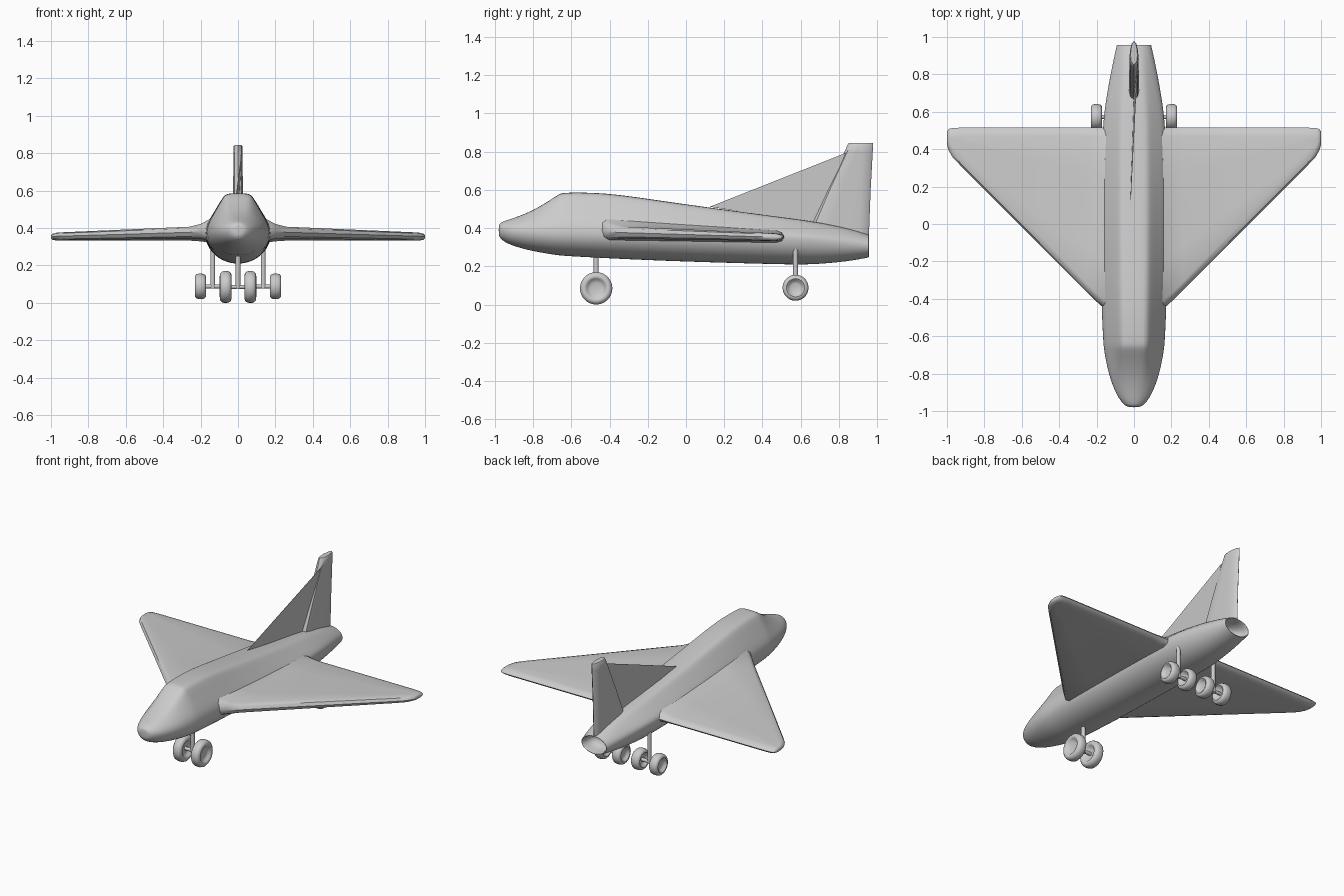
import bpy, bmesh, math
from mathutils import Vector

if "Cube" in bpy.data.objects:
    bpy.data.objects.remove(bpy.data.objects["Cube"])


def finish(name, bm, angle=40):
    bmesh.ops.recalc_face_normals(bm, faces=bm.faces)
    me = bpy.data.meshes.new(name)
    bm.to_mesh(me)
    bm.free()
    ob = bpy.data.objects.new(name, me)
    bpy.context.collection.objects.link(ob)
    bpy.ops.object.select_all(action='DESELECT')
    ob.select_set(True)
    bpy.context.view_layer.objects.active = ob
    bpy.ops.object.shade_smooth_by_angle(angle=math.radians(angle))
    return ob


def loft(name, rings, angle=40):
    """Skin a list of closed rings and cap both ends."""
    bm = bmesh.new()
    vs = [[bm.verts.new(p) for p in r] for r in rings]
    n = len(rings[0])
    for a, b in zip(vs, vs[1:]):
        for i in range(n):
            j = (i + 1) % n
            bm.faces.new((a[i], a[j], b[j], b[i]))
    bm.faces.new(vs[0])
    bm.faces.new(vs[-1])
    return finish(name, bm, angle)


def slab(y0, y1, e, m=4):
    """Rounded-end chord section as (y, side) pairs, side in -1..1."""
    e = min(e, (y1 - y0) * 0.4)
    up = [(y0 + .3 * e, .7), (y0 + e, 1)]
    up += [(y0 + e + (y1 - y0 - 2 * e) * k / m, 1) for k in range(1, m)]
    up += [(y1 - e, 1), (y1 - .3 * e, .7)]
    return [(y0, 0)] + up + [(y1, 0)] + [(y, -s) for y, s in reversed(up)]


# Fuselage: round nose, flat-topped canopy spine, open round tail
UPPER = [(1, 0), (.97, .2), (.86, .38), (.68, .62), (.48, .9), (.36, 1), (0, 1)]


def body_ring(y, w, zb, zm, zt, k):
    half = []
    for i, (u, v) in enumerate(UPPER):
        a = i * math.pi / 12
        half.append((w * (k * u + (1 - k) * math.cos(a)),
                     zm + (zt - zm) * (k * v + (1 - k) * math.sin(a))))
    low = [(w * math.cos(i * math.pi / 12), zm - (zm - zb) * math.sin(i * math.pi / 12))
           for i in range(1, 12)]
    ring = list(reversed(half)) + low + [(-x, z) for x, z in half[:-1]]
    return [(x, y, z) for x, z in ring]


# y, half width, bottom, widest height, top, canopy squareness
BODY = [(-.98, .022, .368, .39, .41, 0), (-.973, .05, .342, .39, .43, 0),
        (-.92, .093, .31, .385, .447, 0), (-.82, .132, .282, .38, .482, .3),
        (-.72, .154, .264, .375, .54, .7), (-.66, .163, .256, .375, .582, 1),
        (-.63, .166, .253, .375, .586, 1), (-.43, .176, .242, .37, .586, 1),
        (-.2, .178, .231, .37, .553, 1), (.1, .178, .22, .365, .51, 1),
        (.5, .172, .209, .35, .457, 1), (.66, .153, .207, .34, .437, .8),
        (.85, .117, .225, .32, .40, .4), (.95, .094, .245, .307, .367, 0),
        (.957, .093, .246, .307, .366, 0), (.957, .086, .252, .307, .360, 0),
        (.94, .084, .254, .307, .358, 0), (.85, .07, .262, .307, .35, 0)]
body = loft("fuselage", [body_ring(*s) for s in BODY])
sub = body.modifiers.new("smooth", 'SUBSURF')
sub.levels = sub.render_levels = 2


# Delta wings: flared root, rounded tips
def wing_ring(x, y0, y1, flare, thick):
    ring = []
    for y, s in slab(y0, y1, .045):
        t = (y + .45) / .96
        top = .413 - .042 * t + flare * (1 - .6 * t)
        bot = .347 - .015 * t - flare * .3
        mid = (top + bot) / 2
        ring.append((x, y, mid + s * thick * (top - bot) / 2))
    return ring


WING = [(.10, -.46, .515, .06, 1), (.155, -.455, .515, .035, 1),
        (.20, -.415, .515, .013, 1), (.26, -.355, .515, 0, 1),
        (.6, -.015, .515, 0, 1), (.93, .315, .515, 0, 1),
        (.972, .36, .513, 0, .95), (.99, .392, .508, 0, .8),
        (.998, .415, .498, 0, .5), (1.0, .43, .49, 0, .2)]
wing = loft("wings", [wing_ring(*s) for s in WING])
wing.modifiers.new("mirror", 'MIRROR')

# Tail fin with rounded leading edge
FIN = [(.362, .635, .957, 1), (.6, .737, .966, 1), (.8, .829, .977, 1),
       (.838, .846, .979, .95), (.845, .852, .977, .75)]
loft("tail_fin", [[(s * .028 * w * (1 - .35 * (y - y0) / (y1 - y0)), y, z)
                   for y, s in slab(y0, y1, .05)] for z, y0, y1, w in FIN])

# Thin dorsal sheet ahead of the fin
SHEET = [Vector((-.018, .125, .512)), Vector((.018, .835, .793)), Vector((0, .68, .42))]
off = Vector((.001, 0, 0))
loft("dorsal_sheet", [[p - off for p in SHEET], [p + off for p in SHEET]])


# Landing gear
def wheel(name, x, y, z, r, h):
    prof = [(.0, .35), (.35, .4), (.52, .55), (.6, .85), (.7, 1), (.84, .95),
            (.95, .7), (1, .3)]
    prof = prof + [(a, -b) for a, b in reversed(prof)]
    bm = bmesh.new()
    vs = [bm.verts.new((x + b * h, y, z + a * r)) for a, b in prof]
    es = [bm.edges.new(p) for p in zip(vs, vs[1:])]
    bmesh.ops.spin(bm, geom=vs + es, cent=(x, y, z), axis=(1, 0, 0),
                   angle=2 * math.pi, steps=28)
    bmesh.ops.remove_doubles(bm, verts=bm.verts, dist=1e-5)
    finish(name, bm)


def rod(name, p, q, r):
    p, q = Vector(p), Vector(q)
    bm = bmesh.new()
    bmesh.ops.create_cone(bm, cap_ends=True, segments=16, radius1=r, radius2=r,
                          depth=(q - p).length)
    rot = (q - p).to_track_quat('Z', 'Y')
    for v in bm.verts:
        v.co = rot @ v.co + (p + q) / 2
    finish(name, bm)


def gear(name, x, y, z, r, h, top):
    rod(name + "_strut", (x, y, z - .012), (x, y, top), .013)
    rod(name + "_axle", (x - .065, y, z), (x + .065, y, z), .011)
    for s, side in ((-1, "left"), (1, "right")):
        wheel(name + "_wheel_" + side, x + s * .066, y, z, r, h)


gear("nose_gear", 0, -.47, .085, .085, .031, .3)
gear("left_main_gear", -.135, .573, .088, .068, .03, .3)
gear("right_main_gear", .135, .573, .088, .068, .03, .3)
